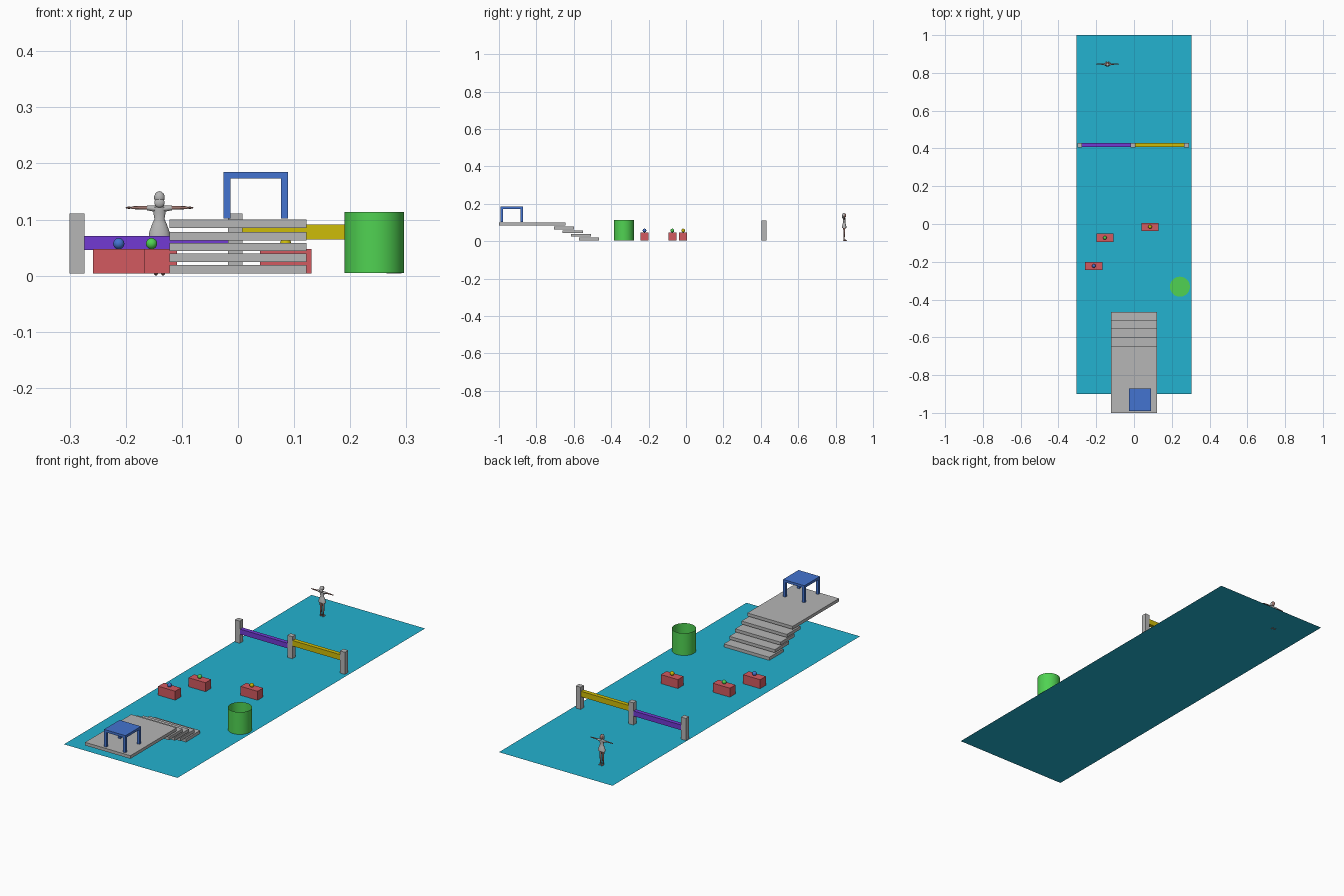
import bpy, bmesh, math
from mathutils import Vector, Matrix

if "Cube" in bpy.data.objects:
    bpy.data.objects.remove(bpy.data.objects["Cube"])


def material(name, rgb):
    m = bpy.data.materials.new(name)
    lin = [((c / 255 + 0.055) / 1.055) ** 2.4 if c > 10 else c / 255 / 12.92 for c in rgb]
    m.diffuse_color = (*lin, 1)
    m.use_nodes = True
    m.node_tree.nodes["Principled BSDF"].inputs["Base Color"].default_value = m.diffuse_color
    return m


TEAL = material("teal", (35, 178, 208))
GREY = material("grey", (182, 182, 182))
BLUE = material("blue", (68, 116, 208))
GREEN = material("green", (80, 210, 82))
RED = material("red", (210, 90, 96))
PURPLE = material("purple", (114, 58, 212))
YELLOW = material("yellow", (206, 188, 8))
SKIN = material("dull brown", (158, 118, 110))


def finish(name, bm, mat, smooth=False):
    me = bpy.data.meshes.new(name)
    bm.to_mesh(me)
    bm.free()
    me.materials.append(mat)
    ob = bpy.data.objects.new(name, me)
    bpy.context.collection.objects.link(ob)
    if smooth:
        bpy.ops.object.select_all(action='DESELECT')
        ob.select_set(True)
        bpy.context.view_layer.objects.active = ob
        bpy.ops.object.shade_smooth_by_angle(angle=math.radians(40))
    return ob


def box(name, x0, x1, y0, y1, z0, z1, mat):
    bm = bmesh.new()
    m = Matrix.Translation(((x0 + x1) / 2, (y0 + y1) / 2, (z0 + z1) / 2))
    m = m @ Matrix.Diagonal((x1 - x0, y1 - y0, z1 - z0, 1))
    bmesh.ops.create_cube(bm, size=1, matrix=m)
    return finish(name, bm, mat)


def ball(name, center, radii, mat, segs=20):
    bm = bmesh.new()
    m = Matrix.Translation(center) @ Matrix.Diagonal((*radii, 1))
    bmesh.ops.create_uvsphere(bm, u_segments=segs, v_segments=segs // 2, radius=1, matrix=m)
    return finish(name, bm, mat, True)


def limb(name, a, b, r0, r1, mat):
    a, b = Vector(a), Vector(b)
    bm = bmesh.new()
    rot = (b - a).to_track_quat('Z', 'Y').to_matrix().to_4x4()
    bmesh.ops.create_cone(bm, cap_ends=True, segments=10, radius1=r0, radius2=r1,
                          depth=(b - a).length, matrix=Matrix.Translation((a + b) / 2) @ rot)
    return finish(name, bm, mat, True)


def lathe(name, cx, cy, profile, mat, segs, squash=1.0):
    # profile of (radius, z) turned about a vertical axis
    bm = bmesh.new()
    rings = []
    for r, z in profile:
        rings.append([bm.verts.new((cx + r * math.cos(2 * math.pi * i / segs),
                                    cy + squash * r * math.sin(2 * math.pi * i / segs), z))
                      for i in range(segs)])
    for p, q in zip(rings, rings[1:]):
        for i in range(segs):
            j = (i + 1) % segs
            bm.faces.new((p[i], p[j], q[j], q[i]))
    bm.faces.new(list(reversed(rings[0])))
    return finish(name, bm, mat, True)


Z0 = 0.0035

# Floor mat: a single sheet
bm = bmesh.new()
bm.faces.new([bm.verts.new(v) for v in ((-0.305, -0.9, 0.003), (0.305, -0.9, 0.003),
                                        (0.305, 1, 0.003), (-0.305, 1, 0.003))])
finish("floor", bm, TEAL)

# Platform and floating steps
box("platform", -0.122, 0.122, -1.0, -0.645, 0.085, 0.1, GREY)
for i, (y0, y1, z) in enumerate(((-0.705, -0.6, 0.063), (-0.66, -0.552, 0.0435),
                                 (-0.615, -0.507, 0.0245), (-0.573, -0.465, Z0))):
    box(f"step_{i + 1}", -0.122, 0.122, y0, y1, z, z + 0.015, GREY)

# Table
TX, TY = (-0.026, 0.089), (-0.991, -0.872)
box("table_top", *TX, *TY, 0.173, 0.185, BLUE)
for i, x in enumerate((TX[0], TX[1] - 0.0125)):
    for j, y in enumerate((TY[0], TY[1] - 0.0125)):
        box(f"table_leg_{i}{j}", x, x + 0.0125, y, y + 0.0125, 0.102, 0.173, BLUE)

# Open tub
lathe("tub", 0.243, -0.332, [(0.053, 0.005), (0.053, 0.113)], GREEN, 48)

# Fence posts and rails
for i, x in enumerate((-0.3, -0.018, 0.265)):
    box(f"fence_post_{i + 1}", x, x + 0.026, 0.405, 0.43, Z0, 0.111, GREY)
box("low_rail", -0.274, -0.018, 0.408, 0.428, 0.046, 0.071, PURPLE)
box("high_rail", 0.008, 0.265, 0.408, 0.428, 0.064, 0.091, YELLOW)

# Pedestals with balls
for i, (x, y, mat) in enumerate(((0.085, -0.015, YELLOW), (-0.154, -0.073, GREEN),
                                 (-0.2125, -0.222, BLUE))):
    box(f"pedestal_{i + 1}", x - 0.0457, x + 0.0457, y - 0.0215, y + 0.0215, Z0, 0.047, RED)
    ball(f"ball_{i + 1}", (x, y, 0.057), (0.01, 0.01, 0.01), mat)

# Standing figure with arms out, in a flared dress
FX, FY = -0.14, 0.846
lathe("dress", FX, FY, [(0.019, 0.071), (0.018, 0.078), (0.013, 0.092), (0.009, 0.101),
                        (0.011, 0.113), (0.011, 0.122), (0.003, 0.128)], GREY, 16, 0.65)
limb("neck", (FX, FY, 0.122), (FX, FY, 0.133), 0.004, 0.004, SKIN)
ball("head", (FX, FY + 0.002, 0.138), (0.008, 0.009, 0.011), SKIN, 14)
ball("hair", (FX, FY - 0.003, 0.139), (0.0098, 0.0085, 0.0115), GREY, 14)
ball("hair_back", (FX, FY - 0.007, 0.13), (0.0095, 0.005, 0.009), GREY, 14)
for s, side in ((-1, "left"), (1, "right")):
    limb(f"{side}_sleeve", (FX + s * 0.007, FY, 0.119), (FX + s * 0.022, FY, 0.121), 0.0055, 0.0045, GREY)
    limb(f"{side}_arm", (FX + s * 0.02, FY, 0.121), (FX + s * 0.05, FY, 0.121), 0.0035, 0.0025, SKIN)
    ball(f"{side}_hand", (FX + s * 0.054, FY, 0.121), (0.007, 0.003, 0.002), SKIN, 10)
    limb(f"{side}_thigh", (FX + s * 0.007, FY, 0.08), (FX + s * 0.0065, FY, 0.042), 0.0065, 0.0045, SKIN)
    limb(f"{side}_shin", (FX + s * 0.0065, FY, 0.042), (FX + s * 0.006, FY - 0.002, 0.006), 0.005, 0.003, SKIN)
    ball(f"{side}_foot", (FX + s * 0.0065, FY + 0.004, 0.0045), (0.004, 0.01, 0.0045), SKIN, 10)
